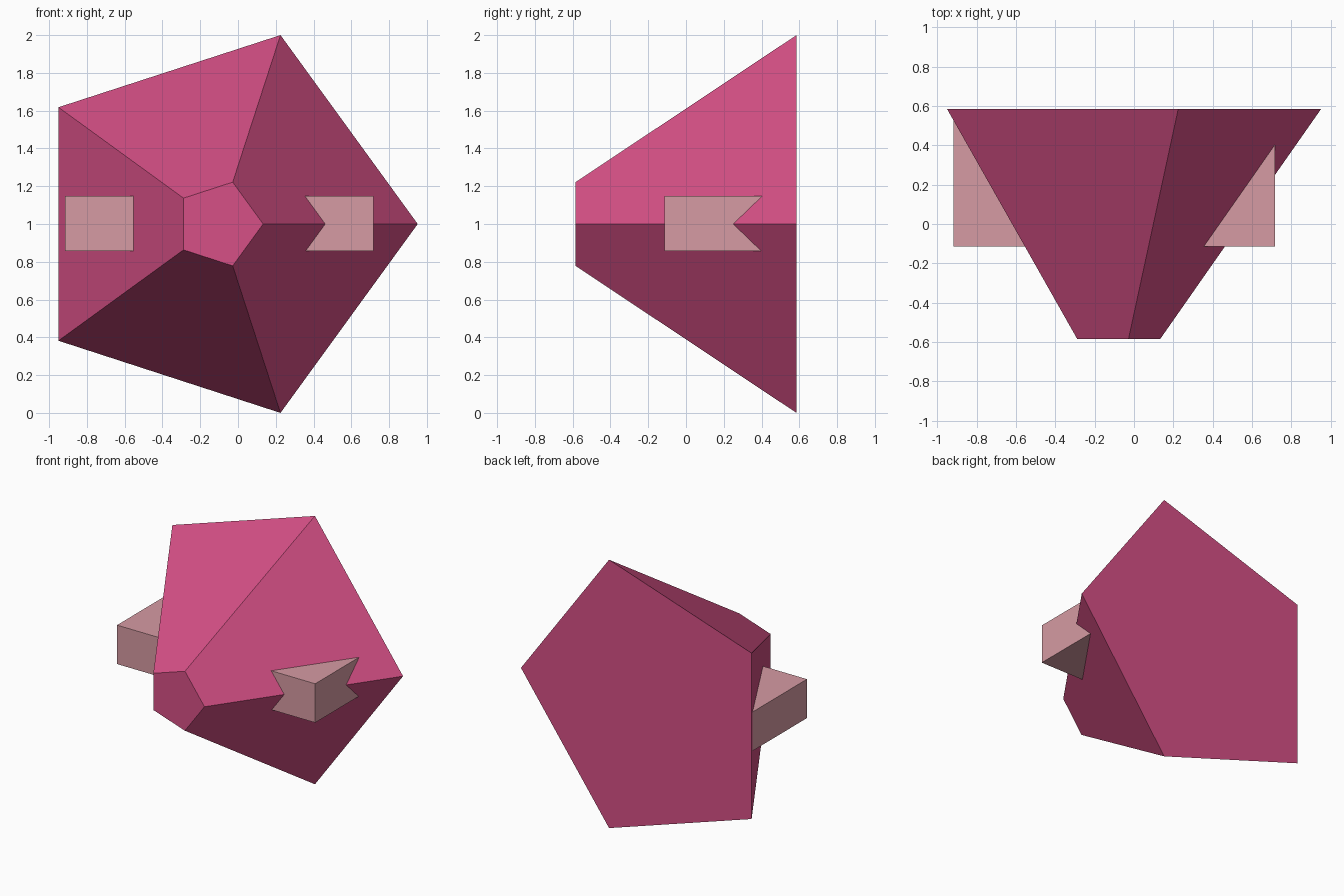
import bpy, bmesh
from math import sin, cos, tau

cube = bpy.data.objects.get("Cube")
if cube:
    bpy.data.objects.remove(cube, do_unlink=True)


def material(name, rgb):
    mat = bpy.data.materials.new(name)
    mat.use_nodes = True
    mat.diffuse_color = (*rgb, 1)
    mat.node_tree.nodes["Principled BSDF"].inputs["Base Color"].default_value = (*rgb, 1)
    return mat


def add_object(name, bm, mat):
    bmesh.ops.recalc_face_normals(bm, faces=bm.faces)
    mesh = bpy.data.meshes.new(name)
    bm.to_mesh(mesh)
    bm.free()
    mesh.materials.append(mat)
    obj = bpy.data.objects.new(name, mesh)
    bpy.context.collection.objects.link(obj)
    return obj


pink = material("deep pink", (0.672, 0.080, 0.238))
rose = material("pale rose", (0.672, 0.328, 0.366))

SIDES = 5
AXIS_X = -0.1
HALF_DEPTH = 0.585

# Five-sided tapered body, wide at the back
bm = bmesh.new()
rings = []
for radius, y in ((0.233, -HALF_DEPTH), (1.0515, HALF_DEPTH)):
    rings.append([bm.verts.new((AXIS_X + radius * cos(tau * i / SIDES), y,
                                1 + radius * sin(tau * i / SIDES)))
                  for i in range(SIDES)])
    bm.faces.new(rings[-1])
front, back = rings
for i in range(SIDES):
    j = (i + 1) % SIDES
    bm.faces.new((front[i], front[j], back[j], back[i]))
add_object("tapered_body", bm, pink)

# Side blocks set into the body
for name, side in (("left_block", 1), ("right_block", -1)):
    bm = bmesh.new()
    bmesh.ops.create_cube(bm, size=1)
    block = add_object(name, bm, rose)
    block.scale = (0.7, 0.69, 0.29)
    block.location = (AXIS_X + side * 0.467, 0.23, 1.003)
